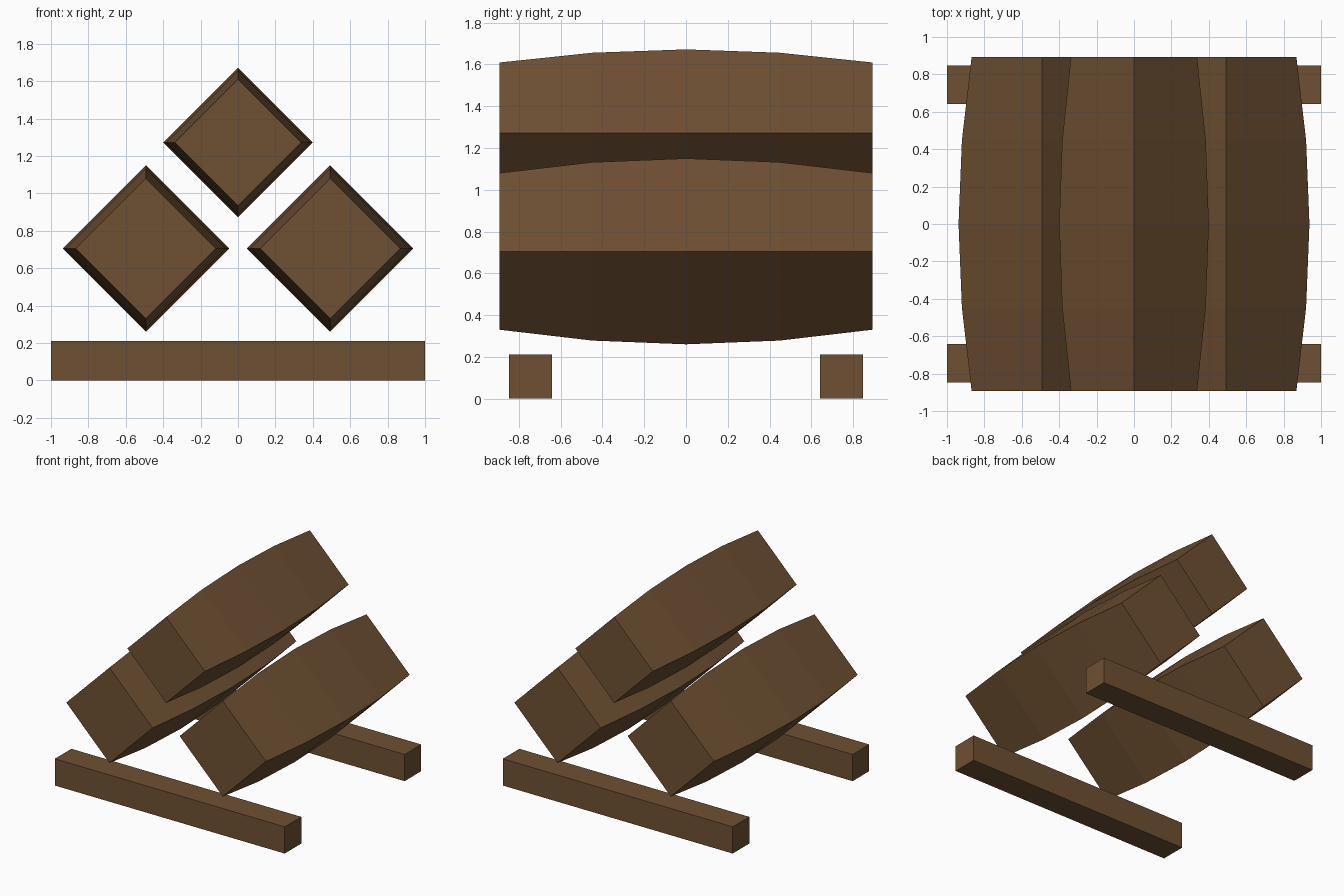
import bpy, bmesh, math

if "Cube" in bpy.data.objects:
    bpy.data.objects.remove(bpy.data.objects["Cube"])

wood = bpy.data.materials.new("brown_wood")
wood.diffuse_color = (0.156, 0.080, 0.032, 1)
wood.use_nodes = True
wood.node_tree.nodes["Principled BSDF"].inputs["Base Color"].default_value = wood.diffuse_color


def finish(name, bm):
    bmesh.ops.recalc_face_normals(bm, faces=bm.faces)
    mesh = bpy.data.meshes.new(name)
    bm.to_mesh(mesh)
    bm.free()
    mesh.materials.append(wood)
    bpy.context.collection.objects.link(bpy.data.objects.new(name, mesh))


def barrel(name, x, z, radius):
    # four-sided bulging barrel lying along y
    bm = bmesh.new()
    rings = []
    for y, s in ((-0.893, 0.843), (-0.447, 0.96), (0, 1), (0.447, 0.96), (0.893, 0.843)):
        rings.append([bm.verts.new((x + radius * s * math.cos(i * math.pi / 2), y,
                                    z + radius * s * math.sin(i * math.pi / 2)))
                      for i in range(4)])
    for a, b in zip(rings, rings[1:]):
        for i in range(4):
            j = (i + 1) % 4
            bm.faces.new((a[i], a[j], b[j], b[i]))
    bm.faces.new(rings[0])
    bm.faces.new(rings[-1])
    finish(name, bm)


def beam(name, y):
    # square support rail along x
    bm = bmesh.new()
    bmesh.ops.create_cube(bm, size=1)
    for v in bm.verts:
        v.co = (v.co.x * 2, v.co.y * 0.206 + y, (v.co.z + 0.5) * 0.21)
    finish(name, bm)


barrel("lower_left_barrel", -0.493, 0.705, 0.445)
barrel("lower_right_barrel", 0.493, 0.705, 0.445)
barrel("top_barrel", 0, 1.272, 0.4)
beam("front_beam", -0.745)
beam("back_beam", 0.745)
